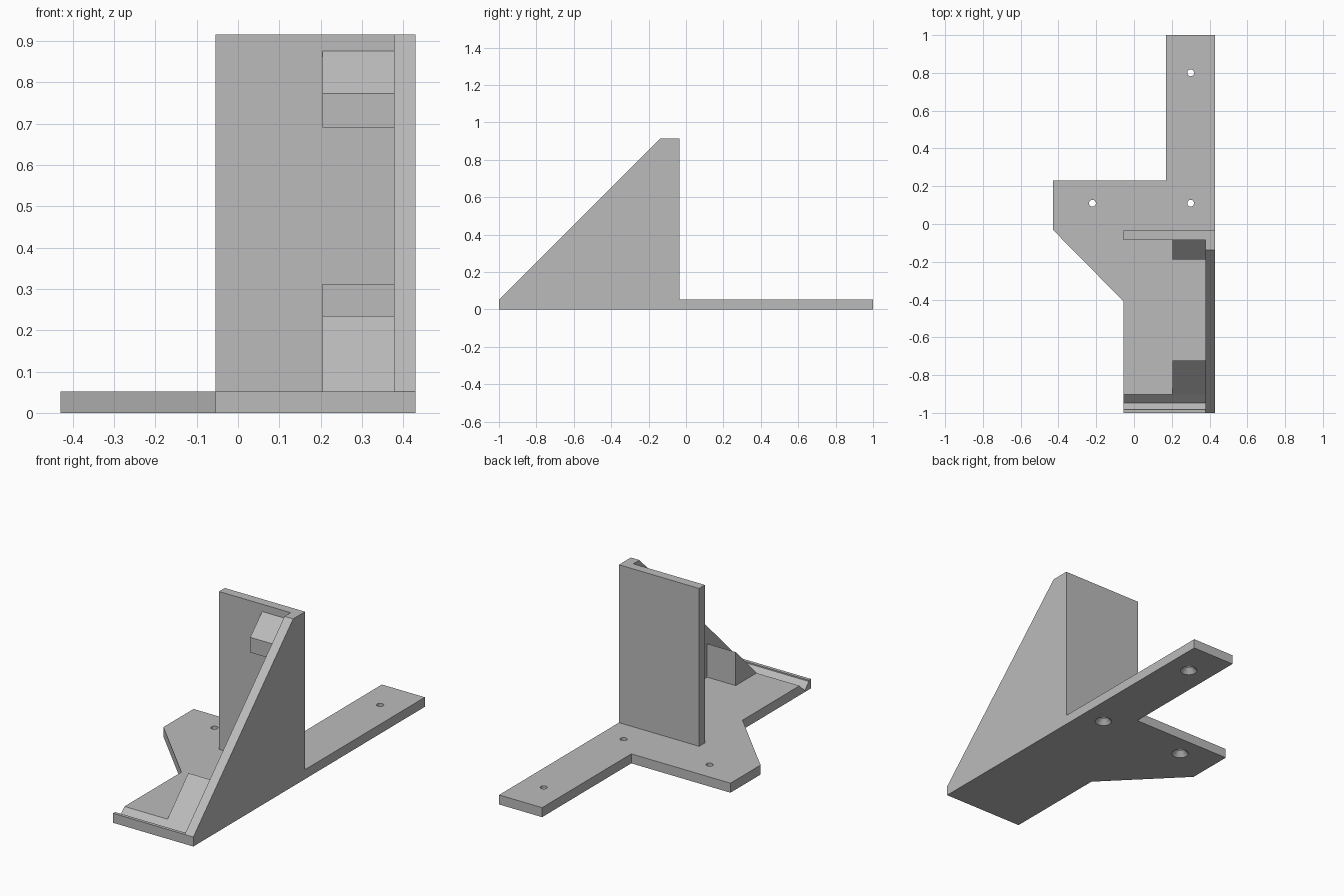
import bpy
import bmesh
from mathutils import Vector, Matrix

old = bpy.data.objects.get("Cube")
if old:
    bpy.data.objects.remove(old, do_unlink=True)

grey = bpy.data.materials.new("mid grey")
grey.use_nodes = True
colour = (0.5, 0.5, 0.5, 1)
grey.diffuse_color = colour
grey.node_tree.nodes["Principled BSDF"].inputs["Base Color"].default_value = colour


def make_object(name, bm):
    bmesh.ops.recalc_face_normals(bm, faces=bm.faces)
    mesh = bpy.data.meshes.new(name)
    bm.to_mesh(mesh)
    bm.free()
    mesh.materials.append(grey)
    obj = bpy.data.objects.new(name, mesh)
    bpy.context.collection.objects.link(obj)
    return obj


def prism(name, points, axis, start, end):
    """Extrude a 2D profile: (x, y) along z, or (y, z) along x."""
    bm = bmesh.new()
    place = (lambda a, b: (a, b, start)) if axis == "z" else (lambda a, b: (start, a, b))
    face = bm.faces.new([bm.verts.new(place(a, b)) for a, b in points])
    shift = Vector((0, 0, 1)) if axis == "z" else Vector((1, 0, 0))
    new = bmesh.ops.extrude_face_region(bm, geom=[face])["geom"]
    verts = [v for v in new if isinstance(v, bmesh.types.BMVert)]
    bmesh.ops.translate(bm, verts=verts, vec=shift * (end - start))
    return make_object(name, bm)


def cone(name, x, y, z0, z1, r0, r1):
    bm = bmesh.new()
    bmesh.ops.create_cone(bm, cap_ends=True, segments=32, radius1=r0, radius2=r1,
                          depth=z1 - z0, matrix=Matrix.Translation((x, y, (z0 + z1) / 2)))
    return make_object(name, bm)


def cut(target, cutter):
    mod = target.modifiers.new("cut", "BOOLEAN")
    mod.operation = "DIFFERENCE"
    mod.solver = "EXACT"
    mod.object = cutter
    bpy.context.view_layer.objects.active = target
    bpy.ops.object.modifier_apply(modifier=mod.name)
    bpy.data.objects.remove(cutter, do_unlink=True)


T = 0.052                      # plate thickness
TOP = 0.915                    # wall height
LEFT, RIGHT = -0.055, 0.43     # wall extent in x
INNER, BLOCK = 0.378, 0.205    # inner side of side wall, free end of blocks
BACK, FRONT = -0.035, -0.085   # back wall faces

# Base plate with its two mounting arms
base = prism("base_plate", [(0.17, 1), (RIGHT, 1), (RIGHT, -1), (LEFT, -1), (LEFT, -0.41),
                            (-0.43, -0.03), (-0.43, 0.23), (0.17, 0.23)], "z", 0, T)

# Groove along the front edge that holds the tilted panel
cut(base, prism("groove_cutter", [(-0.902, T), (-0.948, 0.008), (-0.982, 0.045), (-0.982, 0.1),
                                  (-0.902, 0.1)], "x", LEFT - 0.1, INNER))

# Countersunk screw holes
for x, y in [(-0.22, 0.11), (0.3, 0.11), (0.3, 0.8)]:
    cut(base, cone("hole_cutter", x, y, -0.05, 0.1, 0.018, 0.018))
    cut(base, cone("sink_cutter", x, y, -0.01, 0.03, 0.052, 0.016))

# Upright back wall and sloped side wall
prism("back_wall", [(BACK, T), (BACK, TOP), (FRONT, TOP), (FRONT, T)], "x", LEFT, INNER)
prism("side_wall", [(-1, T), (-0.138, TOP), (BACK, TOP), (BACK, T)], "x", INNER, RIGHT)

# Support blocks in the corner of the walls
prism("upper_support", [(FRONT, 0.69), (FRONT, 0.875), (-0.187, 0.773), (-0.187, 0.69)],
      "x", BLOCK, INNER)
prism("lower_support", [(-0.902, T), (-0.722, 0.235), (-0.722, T)], "x", BLOCK, INNER)
prism("corner_support", [(FRONT, T), (FRONT, 0.312), (-0.187, 0.312), (-0.187, T)],
      "x", BLOCK, INNER)
